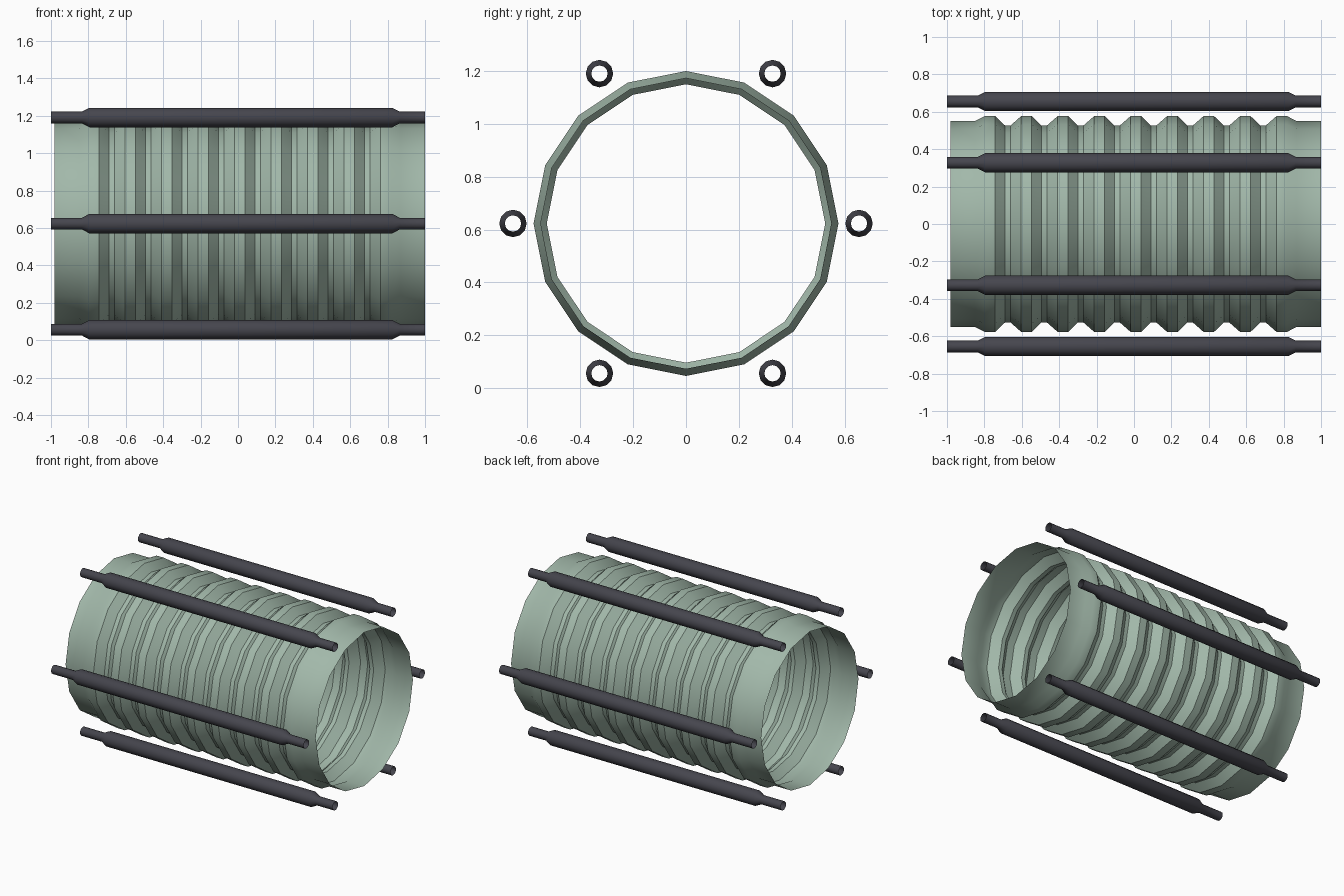
import bpy, bmesh, math

if "Cube" in bpy.data.objects:
    bpy.data.objects.remove(bpy.data.objects["Cube"])

CZ = 0.623  # height of the common axis


def material(name, color):
    m = bpy.data.materials.new(name)
    m.diffuse_color = (*color, 1)
    m.use_nodes = True
    m.node_tree.nodes["Principled BSDF"].inputs["Base Color"].default_value = m.diffuse_color
    return m


def lathe(name, profile, sides, y, z, mat, angle, phase=0.0):
    """Open surface of revolution about x; profile is a list of (x, radius)."""
    bm = bmesh.new()
    rings = []
    for x, r in profile:
        rings.append([bm.verts.new((x,
                                    r * math.sin(phase + 2 * math.pi * i / sides),
                                    r * math.cos(phase + 2 * math.pi * i / sides)))
                      for i in range(sides)])
    for a, b in zip(rings, rings[1:]):
        for i in range(sides):
            j = (i + 1) % sides
            bm.faces.new((a[i], a[j], b[j], b[i]))
    bmesh.ops.recalc_face_normals(bm, faces=bm.faces)
    # make sure normals face away from the axis
    f = bm.faces[0]
    c = f.calc_center_median()
    if f.normal.y * c.y + f.normal.z * c.z < 0:
        bmesh.ops.reverse_faces(bm, faces=bm.faces)
    me = bpy.data.meshes.new(name)
    bm.to_mesh(me)
    bm.free()
    me.materials.append(mat)
    ob = bpy.data.objects.new(name, me)
    ob.location = (0, y, z)
    bpy.context.collection.objects.link(ob)
    bpy.ops.object.select_all(action='DESELECT')
    ob.select_set(True)
    bpy.context.view_layer.objects.active = ob
    bpy.ops.object.shade_smooth_by_angle(angle=math.radians(angle))
    return ob


green = material("pale_green", (0.36, 0.48, 0.40))
dark = material("dark_grey", (0.06, 0.06, 0.075))

# Corrugated tube: plain collars with nine ridges between them
RIM, PEAK, VALLEY, PITCH, RIDGES = 0.55, 0.577, 0.527, 0.195, 9
profile = [(-0.98, RIM), (-0.85, RIM)]
for k in range(RIDGES):
    x = -0.77 + k * PITCH
    if k:
        profile.append((x - 0.085, VALLEY))
    profile += [(x - 0.028, PEAK), (x + 0.028, PEAK)]
    if k < RIDGES - 1:
        profile.append((x + 0.08, VALLEY))
profile += [(0.87, RIM), (1.0, RIM)]
lathe("corrugated_tube", profile, 16, 0, CZ, green, 35)

# Six hollow rods around the tube, thinner at both ends
rod = [(-1, 0.031), (-0.835, 0.031), (-0.795, 0.052),
       (0.825, 0.052), (0.865, 0.031), (1, 0.031)]
for k in range(6):
    a = math.radians(60 * k)
    lathe(f"rod_{k + 1}", rod, 12, 0.655 * math.cos(a),
          CZ + 0.655 * math.sin(a), dark, 40)
